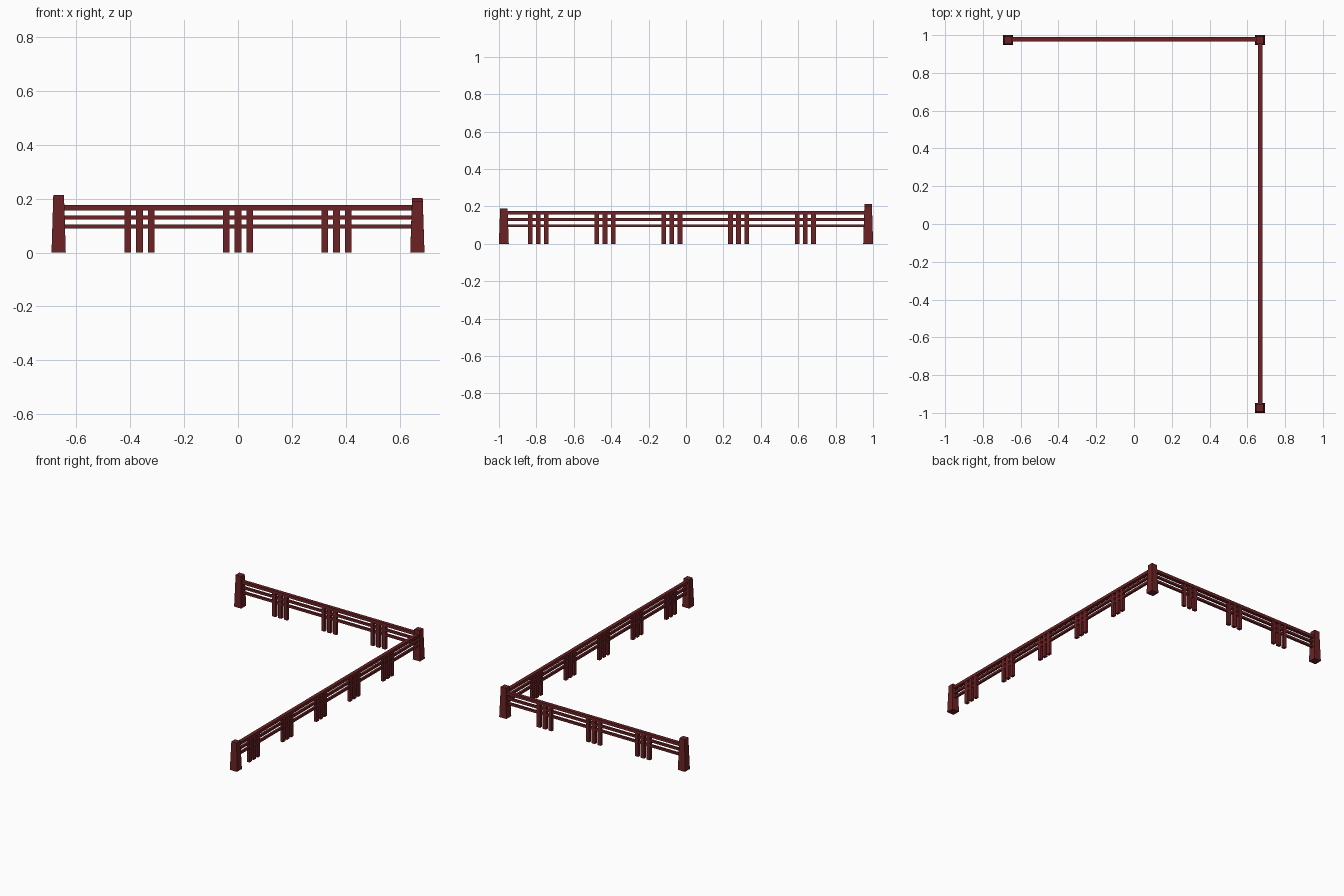
import bpy, bmesh
from mathutils import Vector

if "Cube" in bpy.data.objects:
    bpy.data.objects.remove(bpy.data.objects["Cube"])

red = bpy.data.materials.new("dark_red_wood")
red.diffuse_color = (0.15, 0.016, 0.018, 1)
red.use_nodes = True
red.node_tree.nodes["Principled BSDF"].inputs["Base Color"].default_value = red.diffuse_color


def box(name, lo, hi, top_scale=1.0):
    """Box between two corners, optionally tapered towards the top."""
    lo, hi = Vector(lo), Vector(hi)
    mid, size = (lo + hi) / 2, hi - lo
    bm = bmesh.new()
    bmesh.ops.create_cube(bm, size=1)
    for v in bm.verts:
        s = top_scale if v.co.z > 0 else 1.0
        v.co = Vector((v.co.x * size.x * s, v.co.y * size.y * s, v.co.z * size.z))
    me = bpy.data.meshes.new(name)
    bm.to_mesh(me)
    bm.free()
    me.materials.append(red)
    ob = bpy.data.objects.new(name, me)
    ob.location = mid
    bpy.context.collection.objects.link(ob)


X, Y = 0.666, 0.974
BACK_Y, SIDE_X = 0.977, 0.668

# tapered posts, each a slightly different height
for name, x, y, h in (("left_post", -X, Y, 0.213),
                      ("corner_post", X, Y, 0.203),
                      ("front_post", X, -Y, 0.19)):
    r = 0.0265
    box(name, (x - r, y - r, 0), (x + r, y + r, h), 0.75)

# rails: bottom, top, half depth
rails = (("top_rail", 0.156, 0.176, 0.012),
         ("middle_rail", 0.122, 0.137, 0.0075),
         ("lower_rail", 0.089, 0.104, 0.0075))
for name, z0, z1, d in rails:
    box("back_" + name, (-X, BACK_Y - d, z0), (X, BACK_Y + d, z1))
    box("side_" + name, (SIDE_X - d, -Y, z0), (SIDE_X + d, Y, z1))

# balusters in groups of three
W, D, STEP, TOP = 0.0125, 0.01, 0.0435, 0.157
for g in (-0.366, 0, 0.366):
    for k in (-1, 0, 1):
        c = g + k * STEP
        box("back_baluster", (c - W, BACK_Y - D, 0), (c + W, BACK_Y + D, TOP))
for i in range(5):
    for k in (-1, 0, 1):
        c = -0.79 + i * 0.357 + k * STEP
        box("side_baluster", (SIDE_X - D, c - W, 0), (SIDE_X + D, c + W, TOP))
